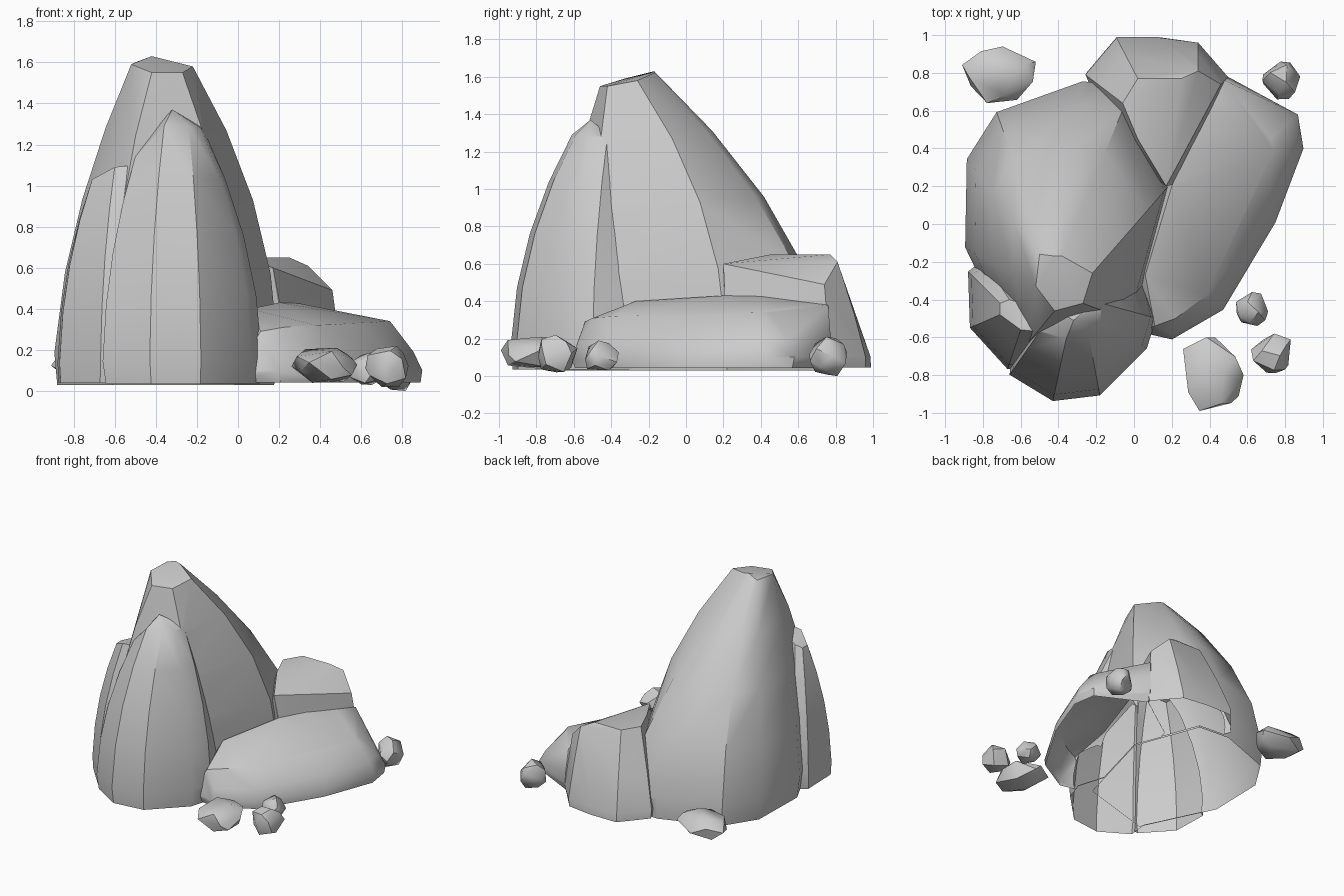
import bpy, bmesh, math, random
from mathutils import Vector

if "Cube" in bpy.data.objects:
    bpy.data.objects.remove(bpy.data.objects["Cube"])

stone = bpy.data.materials.new("grey stone")
stone.diffuse_color = (0.6, 0.6, 0.6, 1)
stone.use_nodes = True
stone.node_tree.nodes["Principled BSDF"].inputs["Base Color"].default_value = stone.diffuse_color


def hull(points):
    """Convex rock around a cloud of points."""
    bm = bmesh.new()
    for p in points:
        bm.verts.new(p)
    bmesh.ops.convex_hull(bm, input=bm.verts[:])
    loose = [v for v in bm.verts if not v.link_faces]
    bmesh.ops.delete(bm, geom=loose, context='VERTS')
    bmesh.ops.recalc_face_normals(bm, faces=bm.faces[:])
    return bm


def make_object(bm, name):
    me = bpy.data.meshes.new(name)
    bm.to_mesh(me)
    me.materials.append(stone)
    ob = bpy.data.objects.new(name, me)
    bpy.context.collection.objects.link(ob)
    return ob


def shade(ob, angle):
    bpy.ops.object.select_all(action='DESELECT')
    ob.select_set(True)
    bpy.context.view_layer.objects.active = ob
    bpy.ops.object.shade_smooth_by_angle(angle=math.radians(angle))


rocks, planes = {}, {}


def boulder(name, ribs, power, base, steps=(0.1, 0.35, 0.58, 0.8, 1)):
    """Ribs curve from a foot (x, y) inward to a crown (x, y, z)."""
    feet = [Vector((r[0], r[1], base)) for r in ribs]
    middle = sum(feet, Vector()) / len(feet)
    points = [f.lerp(middle, 0.04) for f in feet]      # tucked-in base
    for foot, rib in zip(feet, ribs):
        x, y, z = rib[2:5]
        bend = rib[5] if len(rib) > 5 else power
        for t in steps:
            s = t ** bend
            points.append((foot.x + (x - foot.x) * s, foot.y + (y - foot.y) * s,
                           base + (z - base) * t))
    bm = hull(points)
    planes[name] = [(f.calc_center_median(), f.normal.copy()) for f in bm.faces]
    rocks[name] = make_object(bm, name)
    bm.free()


# Tall rear spire
boulder("main_peak", [
    (.20, .22, -.22, -.26, 1.58), (0, .75, -.38, -.17, 1.62, 1.65),
    (-.27, .77, -.42, -.17, 1.63, 1.8), (-.73, .60, -.46, -.16, 1.61, 2),
    (-.89, .35, -.50, -.16, 1.60, 1.9), (-.90, -.12, -.52, -.33, 1.59, 1.8),
    (-.62, -.70, -.42, -.46, 1.55), (0, -.52, -.27, -.42, 1.55)], 2.2, .03)

# Smooth rock leaning on the front
boulder("front_boulder", [
    (.12, -.50, -.17, -.42, 1.28), (.07, -.66, -.18, -.52, 1.28),
    (-.18, -.91, -.24, -.59, 1.29), (-.43, -.94, -.36, -.61, 1.29),
    (-.66, -.80, -.50, -.57, 1.14), (-.62, -.45, -.42, -.45, 1.26),
    (.04, -.24, -.19, -.40, 1.28, 1.5), (-.3, -.4, -.32, -.51, 1.37)], 2.1, .034)

# Narrow rock on the left front
boulder("side_boulder", [
    (-.88, -.25, -.71, -.42, 1.03), (-.87, -.55, -.71, -.48, 1.03),
    (-.67, -.77, -.60, -.56, 1.09), (-.45, -.75, -.50, -.57, 1.10),
    (-.50, -.35, -.50, -.45, 1.10), (-.80, -.19, -.66, -.40, 1.05)], 2.1, .038)

# Low ledge on the right
boulder("right_slab", [
    (0, -.57, .11, -.54, .29), (.20, -.62, .22, -.50, .31),
    (.48, -.46, .38, -.38, .32), (.76, 0, .61, .10, .33),
    (.91, .40, .74, .39, .34), (.88, .59, .72, .45, .34),
    (.50, .78, .48, .76, .38), (.10, .50, .28, .40, .43),
    (0, 0, .20, .20, .43), (0, -.20, .06, -.27, .40)], 1.6, .042, (.2, .5, 1))

# Rounded block at the back
boulder("back_boulder", [
    (-.27, .80, -.06, .64, .65), (-.10, 1, .02, .77, .65),
    (.13, 1, .25, .77, .65), (.34, .97, .34, .81, .61),
    (.51, .77, .46, .74, .49), (.26, .22, .17, .20, .60),
    (-.10, .40, .02, .45, .65)], 1.2, .046, (.1, .5, .8, 1))


def inside(face, other):
    return all((v.co - c).dot(n) < 1e-3 for v in face.verts for c, n in planes[other])


# Trim each boulder where it enters its neighbours, leaving one open-bottomed shell
trimmed = {}
for name, ob in rocks.items():
    for other, cutter in rocks.items():
        if other != name:
            mod = ob.modifiers.new(other, 'BOOLEAN')
            mod.operation, mod.solver, mod.object = 'DIFFERENCE', 'EXACT', cutter
    # neighbours must stay whole while this one is cut
    graph = bpy.context.evaluated_depsgraph_get()
    graph.update()
    bm = bmesh.new()
    bm.from_mesh(ob.evaluated_get(graph).to_mesh())
    ob.modifiers.clear()
    bm.normal_update()
    hidden = [f for f in bm.faces if f.normal.z < -.85
              or any(inside(f, o) for o in rocks if o != name)]
    bmesh.ops.delete(bm, geom=hidden, context='FACES')
    trimmed[name] = bm
for name, bm in trimmed.items():
    bm.to_mesh(rocks[name].data)
    bm.free()
    shade(rocks[name], 33)

# Loose stones: low corner, high corner, seed
stones = [((-.91, .64, .03), (-.52, .94, .22), 3), ((.26, -.99, .04), (.58, -.60, .21), 5),
          ((.54, -.54, .03), (.71, -.36, .19), 8), ((.62, -.79, .02), (.83, -.58, .22), 11),
          ((.68, .66, 0), (.88, .86, .21), 14)]
for i, (lo, hi, seed) in enumerate(stones):
    rng = random.Random(seed)
    pts = []
    for k in range(18):
        z = 1 - 2 * (k + .5) / 18
        a = k * 2.4 + rng.uniform(-.4, .4)
        r = math.sqrt(1 - z * z)
        pts.append(Vector((r * math.cos(a), r * math.sin(a), z)) * rng.uniform(.85, 1.1))
    mn = [min(p[j] for p in pts) for j in range(3)]
    mx = [max(p[j] for p in pts) for j in range(3)]
    pts = [[lo[j] + (p[j] - mn[j]) / (mx[j] - mn[j]) * (hi[j] - lo[j]) for j in range(3)]
           for p in pts]
    bm = hull(pts)
    shade(make_object(bm, f"loose_stone_{i + 1}"), 40)
    bm.free()
